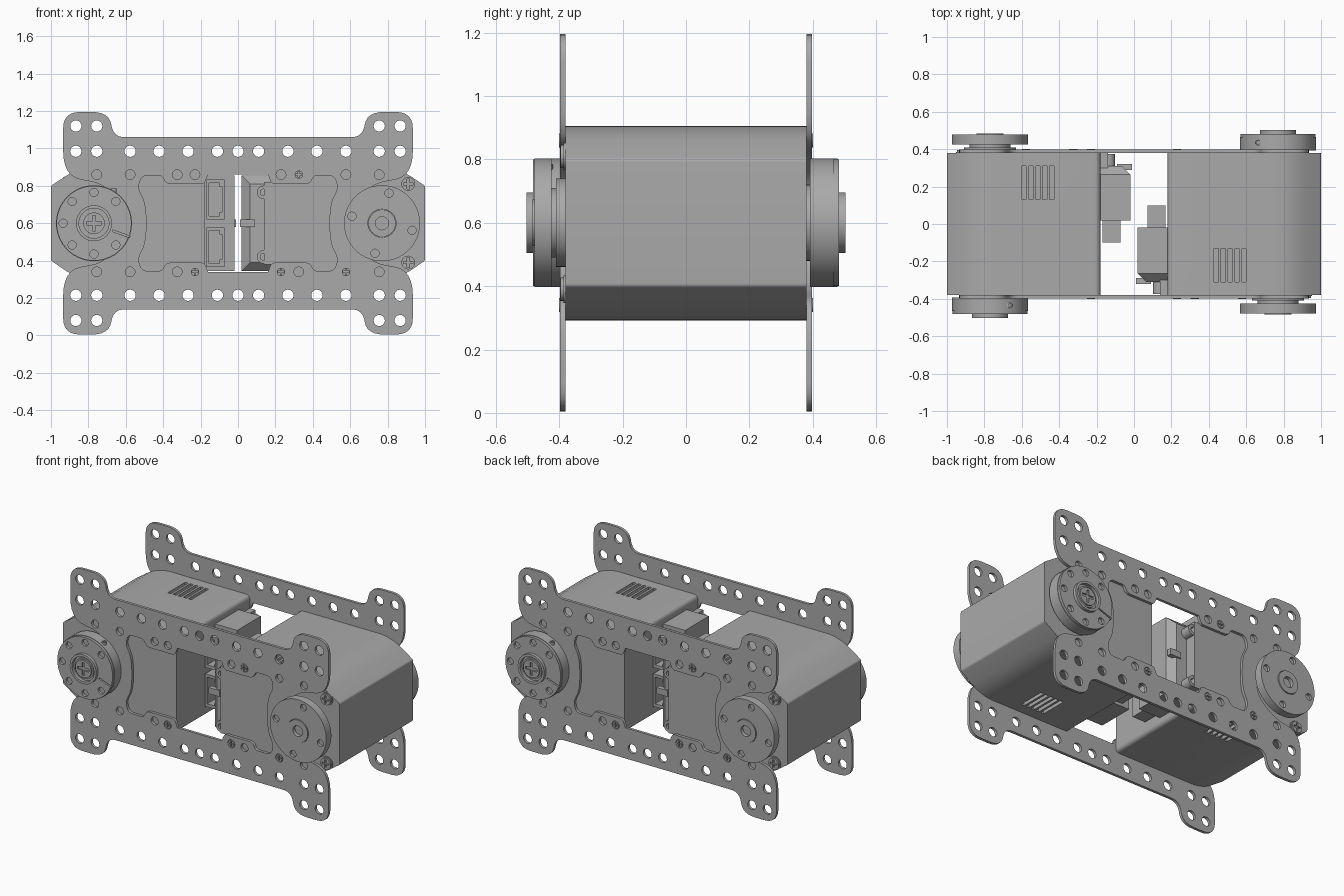
import bpy, bmesh, math
from math import cos, sin, pi
from mathutils import Vector

cube = bpy.data.objects.get("Cube")
if cube:
    bpy.data.objects.remove(cube)

grey = bpy.data.materials.new("mid_grey")
grey.use_nodes = True
colour = (0.4, 0.4, 0.4, 1)
grey.diffuse_color = colour
grey.node_tree.nodes["Principled BSDF"].inputs["Base Color"].default_value = colour

MID = 0.6      # height of the horizontal symmetry line
HUB = -0.77    # x of the output shaft
half = []      # parts of one half, repeated by a half turn


# Outline helpers
def circle(x, z, r, n=32):
    return [(x + r * cos(2 * pi * i / n), z + r * sin(2 * pi * i / n)) for i in range(n)]


def rect(x0, x1, z0, z1):
    return [(x0, z0), (x1, z0), (x1, z1), (x0, z1)]


def fillet(points, steps=6):
    """Round each (x, z, radius) corner."""
    out = []
    for i, (x, z, r) in enumerate(points):
        p = Vector((x, z))
        if r == 0:
            out.append((x, z))
            continue
        a = Vector(points[i - 1][:2]) - p
        b = Vector(points[(i + 1) % len(points)][:2]) - p
        a = a.normalized() * min(r, a.length * 0.49)
        b = b.normalized() * min(r, b.length * 0.49)
        for k in range(steps + 1):
            t = k / steps
            out.append(tuple(p + a * (1 - t) ** 2 + b * t ** 2))
    return out


def four_way(quarter):
    """Mirror a quarter outline across both middle lines."""
    right = quarter + [(x, -d, r) for x, d, r in reversed(quarter)]
    full = right + [(-x, d, r) for x, d, r in reversed(right)]
    return [(x, MID + d) for x, d in fillet(full)]


def cross(x, z, r):
    w = r * 0.22
    arm = [(r, w), (w, w), (w, r), (-w, r), (-w, w), (-r, w)]
    return [(x + a, z + b) for a, b in arm + [(-a, -b) for a, b in arm]]


def smooth(mesh):
    mesh.shade_smooth()
    mesh.set_sharp_from_angle(angle=math.radians(30))


def prism(name, loops, lo, hi, axis="Y", keep=True):
    """Extrude an outline, with further loops as holes, along Y or Z."""
    curve = bpy.data.curves.new(name, "CURVE")
    curve.dimensions, curve.fill_mode = "2D", "BOTH"
    curve.extrude = (hi - lo) / 2
    for loop in loops:
        spline = curve.splines.new("POLY")
        spline.points.add(len(loop) - 1)
        spline.use_cyclic_u = True
        for point, (u, v) in zip(spline.points, loop):
            point.co = (u, v, 0, 1)
    temp = bpy.data.objects.new(name, curve)
    bpy.context.scene.collection.objects.link(temp)
    deps = bpy.context.evaluated_depsgraph_get()
    mesh = bpy.data.meshes.new_from_object(temp.evaluated_get(deps))
    bpy.data.objects.remove(temp)
    bm = bmesh.new()
    bm.from_mesh(mesh)
    for v in bm.verts:
        x, y, w = v.co
        w += (lo + hi) / 2
        v.co = (x, w, y) if axis == "Y" else (x, y, w)
    bmesh.ops.remove_doubles(bm, verts=bm.verts, dist=0.00002)
    bmesh.ops.recalc_face_normals(bm, faces=bm.faces)
    bm.to_mesh(mesh)
    bm.free()
    mesh.materials.clear()
    mesh.materials.append(grey)
    smooth(mesh)
    obj = bpy.data.objects.new(name, mesh)
    bpy.context.scene.collection.objects.link(obj)
    if keep:
        half.append(obj)
    return obj


def screw(name, x, z, r, surface, out):
    """Cross-head screw; out is -1 for front facing, 1 for back facing."""
    for part, loops, a, b in (("base", [circle(x, z, r, 20)], 0, 0.008),
                              ("head", [circle(x, z, r * 0.85, 20), cross(x, z, r * 0.6)], 0.008, 0.018)):
        ends = sorted((surface + out * a, surface + out * b))
        prism(name + "_" + part, loops, *ends)


# Servo case with rounded outer end
case = fillet([(-1, 0.4, 0.01), (-1, 0.8, 0.01), (-0.84, 0.905, 0.09),
               (-0.18, 0.905, 0.03), (-0.18, 0.292, 0.03), (-0.84, 0.292, 0.09)])
body = prism("servo_case", [case], -0.38, 0.38)

# Vent slots through the top and bottom skins
for z in (0.292, 0.905):
    for i in range(5):
        x = -0.588 + i * 0.037
        cutter = prism("vent_cutter", [rect(x - 0.011, x + 0.011, 0.13, 0.31)],
                       z - 0.025, z + 0.025, "Z", False)
        cutter.hide_render = True
        mod = body.modifiers.new("vent", "BOOLEAN")
        mod.operation, mod.solver, mod.object = "DIFFERENCE", "EXACT", cutter
        deps = bpy.context.evaluated_depsgraph_get()
        cut = bpy.data.meshes.new_from_object(body.evaluated_get(deps))
        body.modifiers.clear()
        body.data = cut
        bpy.data.objects.remove(cutter)
smooth(body.data)

# Side plate with window and hole pattern
outline = four_way([(0.665, 0.46, 0.06), (0.69, 0.595, 0.09), (0.935, 0.595, 0.09),
                    (0.935, 0.25, 0.14), (0.74, 0.215, 0.05), (0.6, 0.11, 0.08)])
window = four_way([(0.16, 0.26, 0), (0.18, 0.21, 0.02), (0.385, 0.21, 0.03), (0.405, 0.255, 0.02),
                   (0.515, 0.255, 0.03), (0.535, 0.19, 0.03), (0.49, 0.1, 0.08)])
holes = [circle(0, MID + s * 0.385, 0.03, 24) for s in (-1, 1)]
for sx in (-1, 1):
    for sz in (-1, 1):
        for x in (0.11, 0.267, 0.422, 0.577, 0.755, 0.867):
            holes.append(circle(sx * x, MID + sz * 0.385, 0.03, 24))
        for x in (0.755, 0.867):
            holes.append(circle(sx * x, MID + sz * 0.52, 0.03, 24))
        for x in (0.23, 0.325, 0.577, 0.755):
            holes.append(circle(sx * x, MID + sz * 0.26, 0.026, 20))
prism("side_plate", [outline, window] + holes, -0.398, -0.38)
for x, z in ((0.325, 0.86), (0.23, 0.34), (0.577, 0.34), (-0.23, 0.34)):
    screw("plate_screw", x, z, 0.026, -0.382, -1)

# Driven horn on the front
ring = [circle(HUB + 0.165 * cos(i * pi / 4), MID + 0.165 * sin(i * pi / 4), 0.022, 16) for i in range(1, 8)]
slit = [(-0.67, 0.565), (-0.575, 0.53), (-0.577, 0.522), (-0.67, 0.555)]
prism("horn_base", [circle(HUB, MID, 0.203, 64)], -0.465, -0.392)
prism("horn_face", [circle(HUB, MID, 0.2, 64), slit] + ring, -0.482, -0.465)
prism("horn_collar", [circle(HUB, MID, 0.096, 40), circle(HUB, MID, 0.08, 40)], -0.503, -0.482)
prism("horn_neck", [circle(HUB, MID, 0.12, 40)], -0.392, -0.38)
screw("horn_screw", HUB, MID, 0.068, -0.482, -1)
prism("horn_set_screw", [circle(-0.665, -0.435, 0.016, 16), circle(-0.665, -0.435, 0.009, 16)],
      0.765, 0.785, "Z")

# Idler disc on the back
ring = [circle(HUB + 0.165 * cos(0.23 + i * pi / 2), MID + 0.165 * sin(0.23 + i * pi / 2), 0.022, 16)
        for i in range(4)]
prism("idler_neck", [circle(HUB, MID, 0.14, 40)], 0.38, 0.41)
prism("idler_step", [circle(HUB, MID, 0.11, 40)], 0.41, 0.43)
prism("idler_base", [circle(HUB, MID, 0.203, 64)], 0.425, 0.46)
prism("idler_face", [circle(HUB, MID, 0.203, 64), circle(HUB, MID, 0.075, 40)] + ring, 0.46, 0.478)
prism("idler_boss", [circle(HUB, MID, 0.073, 40), circle(HUB, MID, 0.035, 24)], 0.46, 0.484)
for z in (0.39, 0.81):
    screw("case_screw", -0.91, z, 0.043, 0.378, 1)

# Connector housing with sloped outer end
housing = prism("connector_housing", [rect(-0.18, -0.02, 0.02, 0.31)], 0.345, 0.855, "Z")
bm = bmesh.new()
bm.from_mesh(housing.data)
bmesh.ops.dissolve_limit(bm, angle_limit=0.01, verts=bm.verts, edges=bm.edges)
rim = [e for e in bm.edges if all(v.co.y > 0.3 for v in e.verts) and any(v.co.x > -0.1 for v in e.verts)]
bmesh.ops.bevel(bm, geom=rim, offset=0.045, segments=1, affect="EDGES")
bm.to_mesh(housing.data)
bm.free()
smooth(housing.data)

# Two sockets, open to the front
for z in (0.365, 0.62):
    key = [(-0.154, z + 0.02), (-0.1, z + 0.02), (-0.1, z + 0.04), (-0.086, z + 0.04),
           (-0.086, z + 0.175), (-0.1, z + 0.175), (-0.1, z + 0.195), (-0.154, z + 0.195)]
    prism("socket_shell", [rect(-0.168, -0.073, z, z + 0.213), key], -0.1, -0.02)
    prism("socket_floor", [rect(-0.168, -0.073, z, z + 0.213)], -0.02, 0.025)

# Lugs and key behind the housing
prism("lug_bar", [rect(-0.18, -0.14, 0.38, 0.82)], 0.3, 0.38)
for z in (0.42, 0.765):
    prism("lug", [circle(-0.137, z, 0.036, 24), circle(-0.137, z, 0.018, 16)], 0.3, 0.375)
prism("housing_key", [rect(-0.09, -0.01, 0.58, 0.62)], 0.29, 0.32)

# Repeat everything by a half turn about the vertical axis
for obj in half:
    twin = obj.copy()
    twin.name = "opposite_" + obj.name
    twin.rotation_euler.z = pi
    bpy.context.scene.collection.objects.link(twin)
